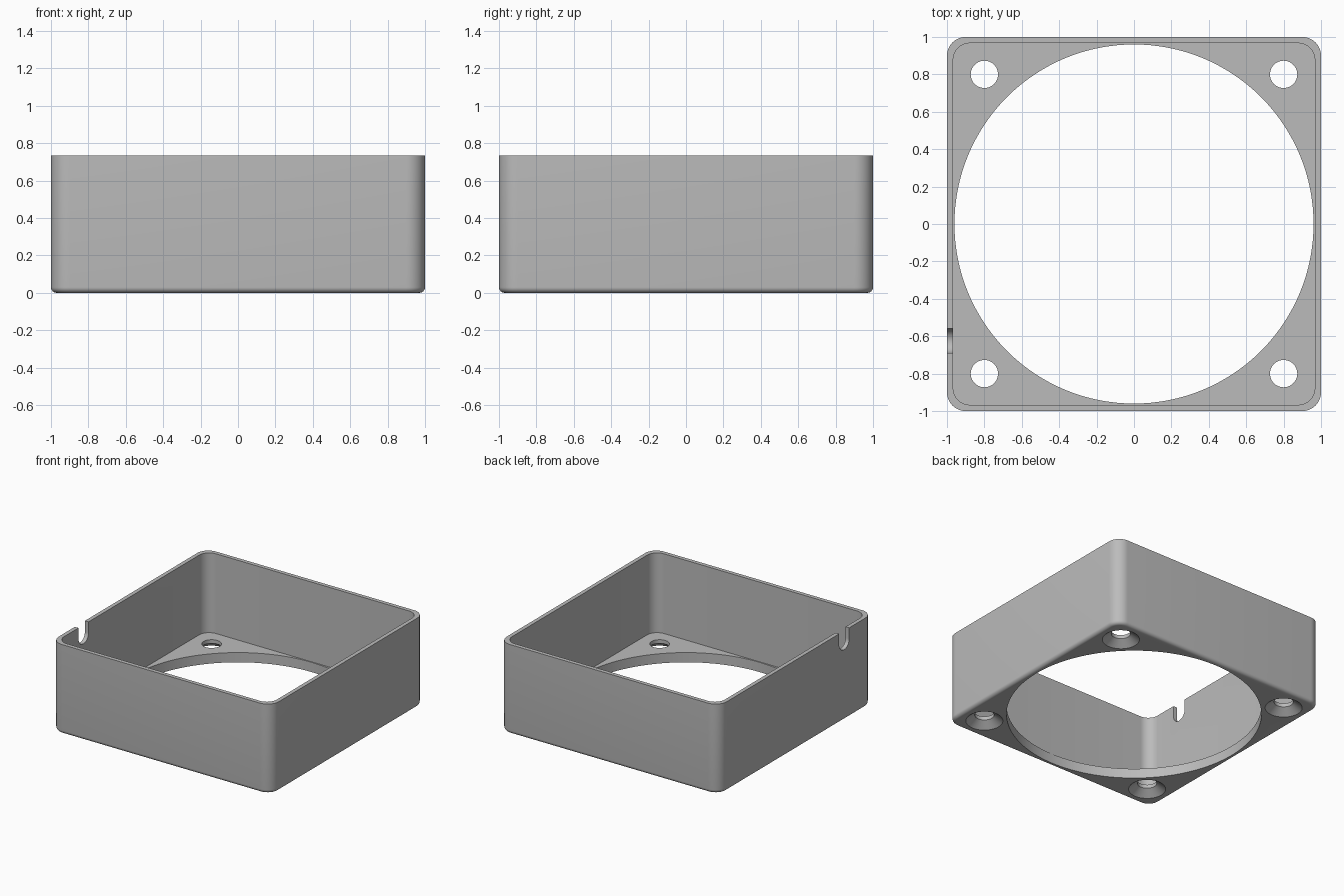
import bpy
import bmesh
from math import sin, cos, pi
from mathutils import Vector

if "Cube" in bpy.data.objects:
    bpy.data.objects.remove(bpy.data.objects["Cube"], do_unlink=True)

HEIGHT, FLOOR, INNER, FILLET = 0.735, 0.08, 0.967, 0.03

grey = bpy.data.materials.new("plain grey")
grey.use_nodes = True
grey.diffuse_color = (0.5, 0.5, 0.5, 1)
grey.node_tree.nodes["Principled BSDF"].inputs["Base Color"].default_value = grey.diffuse_color


def rounded_square(half, radius, z, steps=10):
    pts = []
    for corner in range(4):
        mid = pi / 4 + corner * pi / 2
        c = half - radius
        cx, cy = (c if cos(mid) > 0 else -c), (c if sin(mid) > 0 else -c)
        for i in range(steps + 1):
            a = corner * pi / 2 + i / steps * pi / 2
            pts.append(Vector((cx + radius * cos(a), cy + radius * sin(a), z)))
    return pts


def circle(x, y, radius, z, steps):
    angles = [2 * pi * i / steps for i in range(steps)]
    return [Vector((x + radius * cos(a), y + radius * sin(a), z)) for a in angles]


def loft(name, rings):
    """Closed solid through matching rings of points."""
    bm = bmesh.new()
    loops = [[bm.verts.new(p) for p in ring] for ring in rings]
    n = len(loops[0])
    for low, high in zip(loops, loops[1:]):
        for i in range(n):
            j = (i + 1) % n
            bm.faces.new((low[i], low[j], high[j], high[i]))
    bm.faces.new(loops[0][::-1])
    bm.faces.new(loops[-1])
    bmesh.ops.recalc_face_normals(bm, faces=bm.faces)
    mesh = bpy.data.meshes.new(name)
    bm.to_mesh(mesh)
    bm.free()
    mesh.materials.append(grey)
    obj = bpy.data.objects.new(name, mesh)
    bpy.context.collection.objects.link(obj)
    return obj


# Outer block with rounded corners and a filleted bottom edge
rings = []
for i in range(7):
    a = i / 6 * pi / 2
    inset = FILLET * (1 - sin(a))
    rings.append(rounded_square(1 - inset, 0.1 - inset, FILLET * (1 - cos(a))))
rings.append(rounded_square(1, 0.1, HEIGHT))
housing = loft("open_housing", rings)

# Cavity and large round opening
cutters = [
    loft("cavity_cutter", [rounded_square(INNER, 0.09, z) for z in (FLOOR, 1)]),
    loft("opening_cutter", [circle(0, 0, 0.96, z, 128) for z in (-0.1, 0.2)]),
]

# Countersunk screw holes, widening towards the underside
for x in (-0.8, 0.8):
    for y in (-0.8, 0.8):
        profile = ((0.14, -0.1), (0.14, 0), (0.073, 0.05), (0.073, 0.2))
        cutters.append(loft("screw_hole_cutter", [circle(x, y, r, z, 40) for r, z in profile]))

# U-shaped cable notch in the right wall
r, y0, z0 = 0.065, -0.625, HEIGHT - 0.155 + 0.065
outline = [(y0 - r, 1)]
outline += [(y0 - r * cos(i / 16 * pi), z0 - r * sin(i / 16 * pi)) for i in range(17)]
outline.append((y0 + r, 1))
cutters.append(loft("cable_notch_cutter", [[Vector((x, y, z)) for y, z in outline] for x in (-1.1, -0.9)]))

for cutter in cutters:
    cutter.hide_render = True
    mod = housing.modifiers.new(cutter.name, "BOOLEAN")
    mod.operation, mod.solver, mod.object = "DIFFERENCE", "EXACT", cutter

# Bake the cuts and remove the helpers
depsgraph = bpy.context.evaluated_depsgraph_get()
result = bpy.data.meshes.new_from_object(housing.evaluated_get(depsgraph))
housing.modifiers.clear()
housing.data = result
for cutter in cutters:
    bpy.data.objects.remove(cutter, do_unlink=True)

bpy.ops.object.select_all(action="DESELECT")
housing.select_set(True)
bpy.context.view_layer.objects.active = housing
bpy.ops.object.shade_smooth_by_angle(angle=pi / 6)
